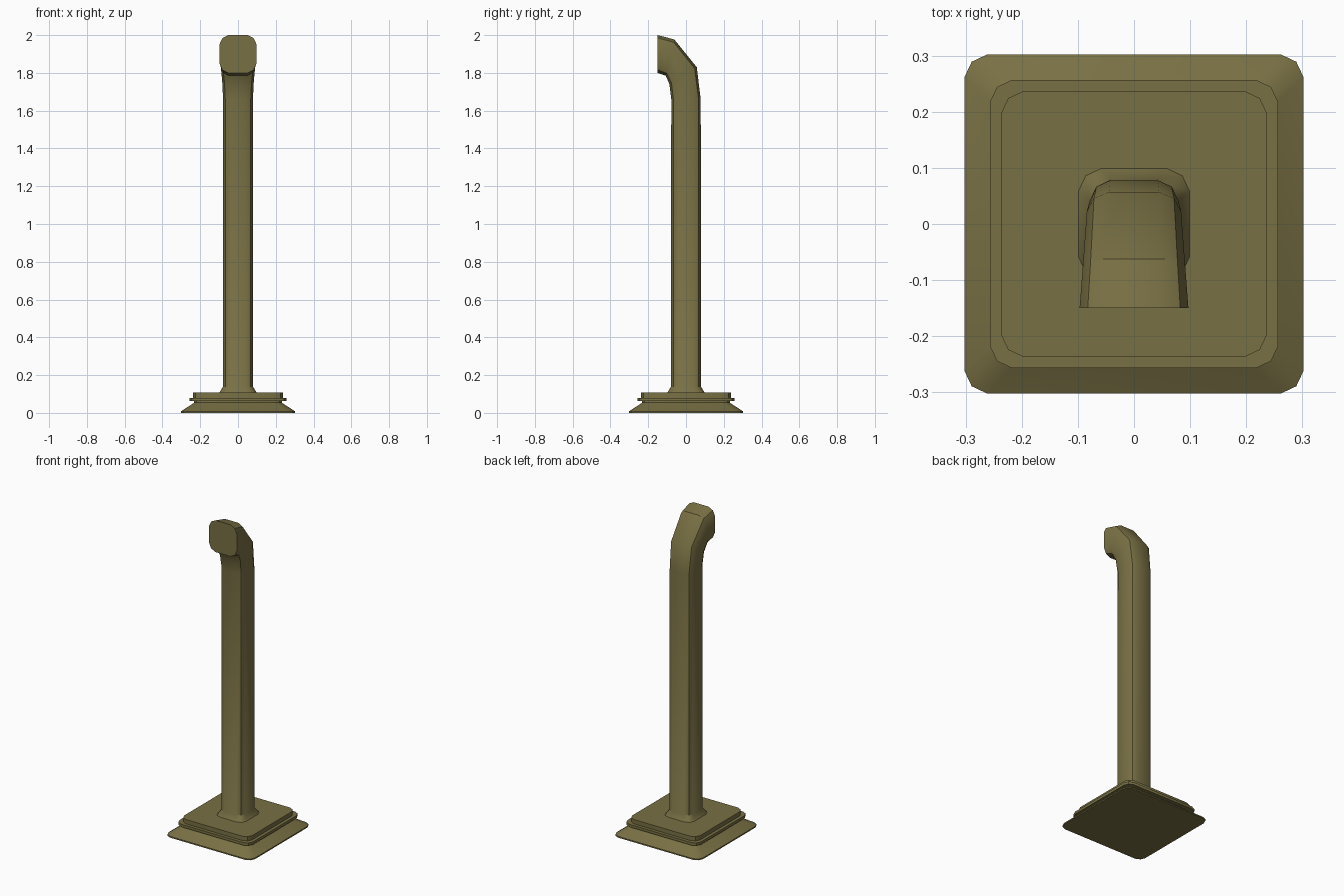
import bpy, bmesh, math
from mathutils import Vector

if "Cube" in bpy.data.objects:
    bpy.data.objects.remove(bpy.data.objects["Cube"])

olive = bpy.data.materials.new("olive metal")
olive.diffuse_color = (0.19, 0.163, 0.058, 1)
olive.use_nodes = True
olive.node_tree.nodes["Principled BSDF"].inputs["Base Color"].default_value = olive.diffuse_color


def rounded(hu, hv, ru, rv):
    """Rounded rectangle outline, three points per corner."""
    k = 0.32
    corner = [(hu, hv - rv), (hu - k * ru, hv - k * rv), (hu - ru, hv)]
    pts = []
    for su, sv in ((1, 1), (-1, 1), (-1, -1), (1, -1)):
        c = corner if su * sv > 0 else corner[::-1]
        pts += [(su * u, sv * v) for u, v in c]
    return pts


def flat_ring(h, z, r=0.04):
    return [Vector((u, v, z)) for u, v in rounded(h, h, r, r)]


def bend_ring(inner, outer, hw):
    """Section spanning from the inner to the outer (y, z) point of the bend."""
    a, b = Vector((0, *inner)), Vector((0, *outer))
    mid, axis = (a + b) / 2, (b - a).normalized()
    hv = (b - a).length / 2
    return [Vector((u, 0, 0)) + mid + axis * v
            for u, v in rounded(hw, hv, hw * 0.47, hv * 0.47)]


def loft(name, rings):
    bm = bmesh.new()
    loops = [[bm.verts.new(p) for p in r] for r in rings]
    n = len(loops[0])
    for lo, hi in zip(loops, loops[1:]):
        for i in range(n):
            j = (i + 1) % n
            bm.faces.new((lo[i], lo[j], hi[j], hi[i]))
    bm.faces.new(loops[0][::-1])
    bm.faces.new(loops[-1])
    bmesh.ops.recalc_face_normals(bm, faces=bm.faces)
    me = bpy.data.meshes.new(name)
    bm.to_mesh(me)
    bm.free()
    me.materials.append(olive)
    ob = bpy.data.objects.new(name, me)
    bpy.context.collection.objects.link(ob)
    bpy.ops.object.select_all(action='DESELECT')
    ob.select_set(True)
    bpy.context.view_layer.objects.active = ob
    bpy.ops.object.shade_smooth_by_angle(angle=math.radians(32))
    return ob


# Stepped base plinth: sloped skirt, thin ledge, top slab
loft("base_plinth", [flat_ring(h, z) for h, z in (
    (0.302, 0), (0.302, 0.008), (0.232, 0.054), (0.232, 0.063), (0.257, 0.063),
    (0.257, 0.08), (0.237, 0.08), (0.237, 0.107))])

# Post: flared foot, straight shaft, forward bend ending in a flat face
loft("bent_post", [
    flat_ring(0.1, 0.105), flat_ring(0.079, 0.14, 0.037),
    bend_ring((-0.078, 1.66), (0.078, 1.66), 0.079),
    bend_ring((-0.088, 1.74), (0.057, 1.83), 0.084),
    bend_ring((-0.107, 1.785), (-0.062, 1.977), 0.091),
    bend_ring((-0.15, 1.80), (-0.15, 2.0), 0.097)])
